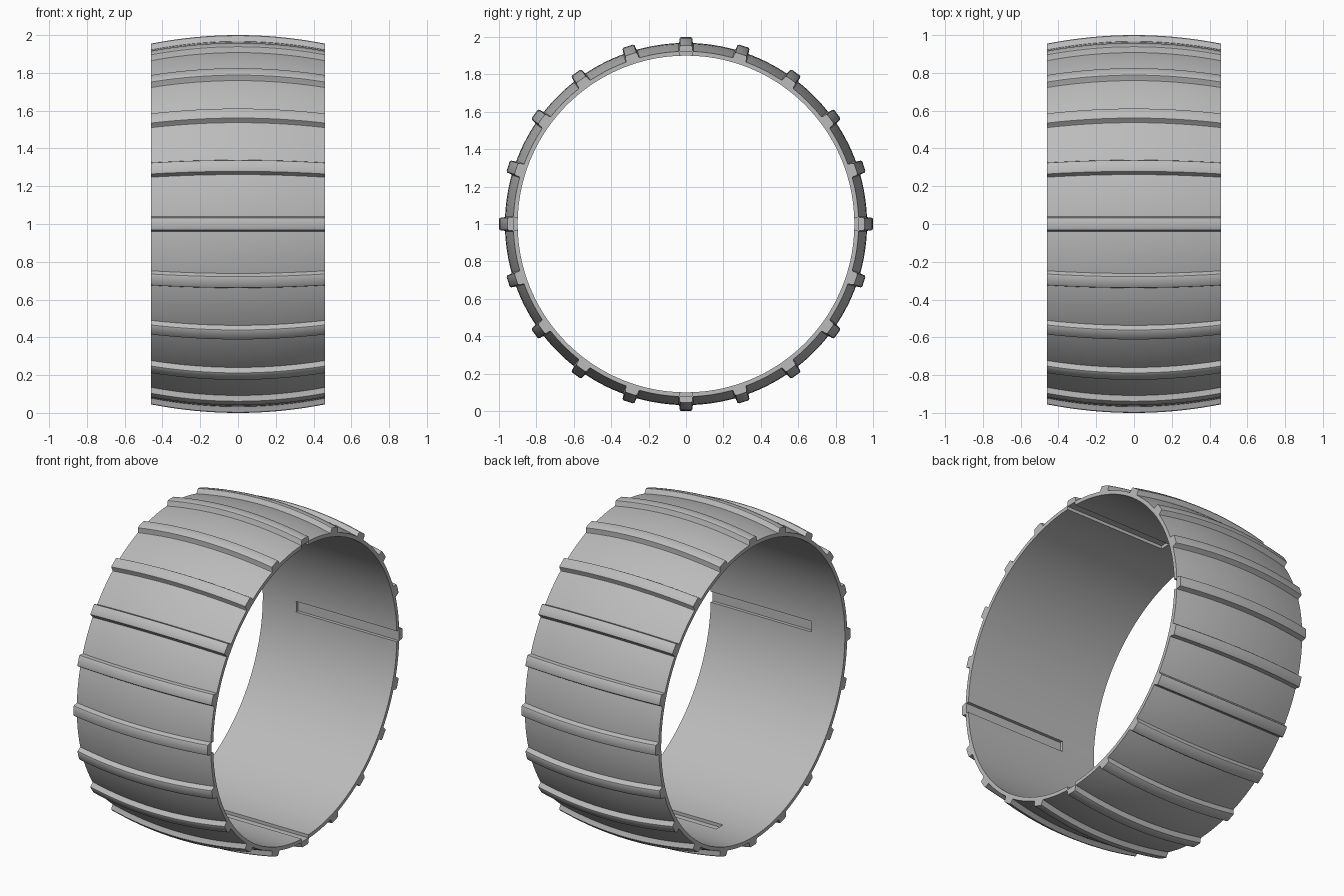
import bpy, bmesh, math
from mathutils import Matrix

if "Cube" in bpy.data.objects:
    bpy.data.objects.remove(bpy.data.objects["Cube"])

HALF = 0.46          # half width of the ring
INNER = 0.90         # bore radius
SEGS = 160           # segments around the ring
STEPS = 16           # segments across the width
XS = [-HALF + 2 * HALF * i / STEPS for i in range(STEPS + 1)]

grey = bpy.data.materials.new("grey rubber")
grey.diffuse_color = (0.5, 0.5, 0.5, 1)
grey.use_nodes = True
grey.node_tree.nodes["Principled BSDF"].inputs["Base Color"].default_value = grey.diffuse_color


def crown(x, top):
    """Radius of the crowned surface at x."""
    return top - 0.045 * (x / HALF) ** 2


def make(name, bm):
    bmesh.ops.recalc_face_normals(bm, faces=bm.faces)
    mesh = bpy.data.meshes.new(name)
    bm.to_mesh(mesh)
    bm.free()
    obj = bpy.data.objects.new(name, mesh)
    bpy.context.collection.objects.link(obj)
    mesh.materials.append(grey)
    return obj


def activate(obj):
    bpy.ops.object.select_all(action='DESELECT')
    obj.select_set(True)
    bpy.context.view_layer.objects.active = obj


# Ring body: crowned outside, straight bore, revolved about x
profile = [(x, crown(x, 0.968)) for x in XS] + [(HALF, INNER), (-HALF, INNER)]
bm = bmesh.new()
rings = []
for s in range(SEGS):
    a = 2 * math.pi * (s + 0.5) / SEGS
    rings.append([bm.verts.new((x, r * math.sin(a), 1 + r * math.cos(a)))
                  for x, r in profile])
n = len(profile)
for s in range(SEGS):
    p, q = rings[s], rings[(s + 1) % SEGS]
    for i in range(n):
        j = (i + 1) % n
        bm.faces.new((p[i], p[j], q[j], q[i]))
body = make("ring_body", bm)

# Four keyways in the bore, open at the +x end
bm = bmesh.new()
x0, x1 = -0.23, HALF + 0.1
for k in range(4):
    m = (Matrix.Translation((0, 0, 1)) @ Matrix.Rotation(k * math.pi / 2, 4, 'X')
         @ Matrix.Translation(((x0 + x1) / 2, 0, 0.87))
         @ Matrix.Diagonal((x1 - x0, 0.066, 0.098, 1)))
    bmesh.ops.create_cube(bm, size=1, matrix=m)
cutter = make("keyway_cutter", bm)
cutter.hide_render = True
mod = body.modifiers.new("keyways", 'BOOLEAN')
mod.operation = 'DIFFERENCE'
mod.solver = 'EXACT'
mod.object = cutter
activate(body)
bpy.ops.object.modifier_apply(modifier=mod.name)
bpy.data.objects.remove(cutter, do_unlink=True)

# Twenty crowned tread bars with flared feet and softened top edges
# (offset along the circumference, height above the body surface)
half = [(0.041, -0.004), (0.036, 0.004), (0.034, 0.023), (0.031, 0.029), (0.025, 0.032)]
section = half + [(-y, h) for y, h in reversed(half)]
bm = bmesh.new()
for t in range(20):
    turn = Matrix.Translation((0, 0, 1)) @ Matrix.Rotation(t * math.pi / 10, 4, 'X')
    rows = []
    for x in XS:
        row = [bm.verts.new((x, y, crown(x, 0.968) + h)) for y, h in section]
        rows.append(row)
    m = len(section)
    for p, q in zip(rows, rows[1:]):
        for i in range(m):
            j = (i + 1) % m
            bm.faces.new((p[i], p[j], q[j], q[i]))
    bm.faces.new(rows[0])
    bm.faces.new(rows[-1])
    bmesh.ops.transform(bm, matrix=turn, verts=[v for row in rows for v in row])
treads = make("tread_bars", bm)

for obj in (body, treads):
    activate(obj)
    bpy.ops.object.shade_smooth_by_angle(angle=math.radians(30))
